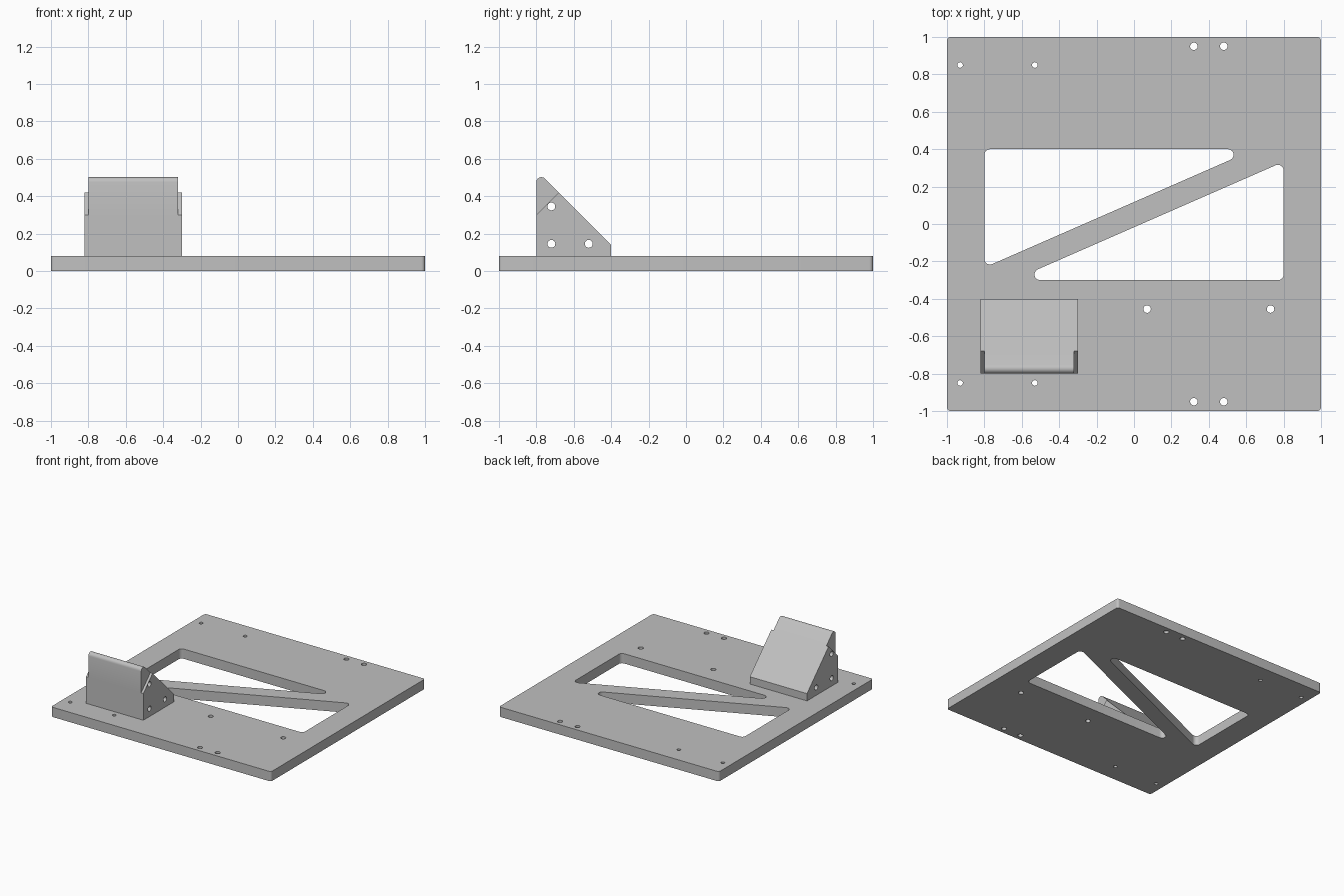
import bpy, bmesh, math
from mathutils import Vector, Matrix

if "Cube" in bpy.data.objects:
    bpy.data.objects.remove(bpy.data.objects["Cube"])

grey = bpy.data.materials.new("light grey")
grey.diffuse_color = (0.53, 0.53, 0.53, 1)
grey.use_nodes = True
grey.node_tree.nodes["Principled BSDF"].inputs["Base Color"].default_value = grey.diffuse_color


def rounded(corners, radii, steps=6):
    """Polygon outline with an arc at each corner of nonzero radius."""
    out, n = [], len(corners)
    for i, r in enumerate(radii):
        p = Vector(corners[i])
        if r == 0:
            out.append(p)
            continue
        a = (Vector(corners[i - 1]) - p).normalized()
        b = (Vector(corners[(i + 1) % n]) - p).normalized()
        half = a.angle(b) / 2
        centre = p + (a + b).normalized() * (r / math.sin(half))
        t0 = p + a * (r / math.tan(half)) - centre
        t1 = p + b * (r / math.tan(half)) - centre
        sweep = t0.angle(t1)
        for k in range(steps + 1):
            t = k / steps
            out.append(centre + (t0 * math.sin((1 - t) * sweep)
                                 + t1 * math.sin(t * sweep)) / math.sin(sweep))
    return out


def circle(x, y, r, n=24):
    return [Vector((x + r * math.cos(2 * math.pi * k / n),
                    y + r * math.sin(2 * math.pi * k / n))) for k in range(n)]


def slab(name, outlines, thickness, matrix):
    """Filled outline with holes, extruded evenly about its own plane."""
    curve = bpy.data.curves.new(name, 'CURVE')
    curve.dimensions, curve.fill_mode = '2D', 'BOTH'
    curve.extrude = thickness / 2
    for pts in outlines:
        s = curve.splines.new('POLY')
        s.points.add(len(pts) - 1)
        for sp, p in zip(s.points, pts):
            sp.co = (p.x, p.y, 0, 1)
        s.use_cyclic_u = True
    temp = bpy.data.objects.new(name + "_curve", curve)
    bpy.context.collection.objects.link(temp)
    bpy.context.view_layer.update()
    mesh = bpy.data.meshes.new_from_object(
        temp.evaluated_get(bpy.context.evaluated_depsgraph_get()))
    bpy.data.objects.remove(temp)
    bm = bmesh.new()
    bm.from_mesh(mesh)
    bmesh.ops.remove_doubles(bm, verts=bm.verts, dist=0.0002)
    bmesh.ops.recalc_face_normals(bm, faces=bm.faces)
    bm.transform(matrix)
    bm.to_mesh(mesh)
    bm.free()
    mesh.materials.clear()
    mesh.materials.append(grey)
    obj = bpy.data.objects.new(name, mesh)
    bpy.context.collection.objects.link(obj)
    return obj


def smooth(obj):
    bpy.ops.object.select_all(action='DESELECT')
    obj.select_set(True)
    bpy.context.view_layer.objects.active = obj
    bpy.ops.object.shade_smooth_by_angle(angle=math.radians(30))


# Base plate with two triangular windows and screw holes
plate = [rounded([(-1, -1), (1, -1), (1, 1), (-1, 1)], [0.02] * 4)]
window = [(-0.8, 0.4), (-0.8, -0.2326), (0.646, 0.4)]
plate.append(rounded(window, [0.03] * 3))
plate.append(rounded([(-x, 0.1 - y) for x, y in window], [0.03] * 3))
for side in (-1, 1):
    plate += [circle(x, side * 0.95, 0.02) for x in (0.32, 0.48)]
    plate += [circle(x, side * 0.85, 0.015) for x in (-0.93, -0.53)]
plate += [circle(x, -0.455, 0.02) for x in (0.07, 0.73)]
smooth(slab("base_plate", plate, 0.08, Matrix.Translation((0, 0, 0.04))))


# Profiles in the y-z plane, extruded along x
def across(x):
    return Matrix(((0, 0, 1, x), (1, 0, 0, 0), (0, 1, 0, 0), (0, 0, 0, 1)))


# Wedge bracket with three cross holes
wedge = [rounded([(-0.8, 0.08), (-0.4, 0.08), (-0.4, 0.14), (-0.8, 0.54)],
                 [0, 0, 0, 0.027])]
wedge += [circle(y, z, 0.021) for y, z in
          ((-0.72, 0.345), (-0.72, 0.145), (-0.52, 0.145))]
bracket = slab("wedge_bracket", wedge, 0.52, across(-0.56))

# Notches on both upper sides of the bracket
notch = [Vector(p) for p in ((-0.9, 0.2), (-0.5, 0.6), (-0.9, 0.6))]
for x in (-0.83, -0.29):
    cutter = slab("notch_cutter", [notch], 0.06, across(x))
    cutter.hide_render = True
    cutter.hide_set(True)
    mod = bracket.modifiers.new("notch", 'BOOLEAN')
    mod.operation, mod.solver, mod.object = 'DIFFERENCE', 'EXACT', cutter
bpy.context.view_layer.objects.active = bracket
for mod in list(bracket.modifiers):
    bpy.ops.object.modifier_apply(modifier=mod.name)
for obj in [o for o in bpy.data.objects if o.name.startswith("notch_cutter")]:
    bpy.data.objects.remove(obj)
smooth(bracket)
